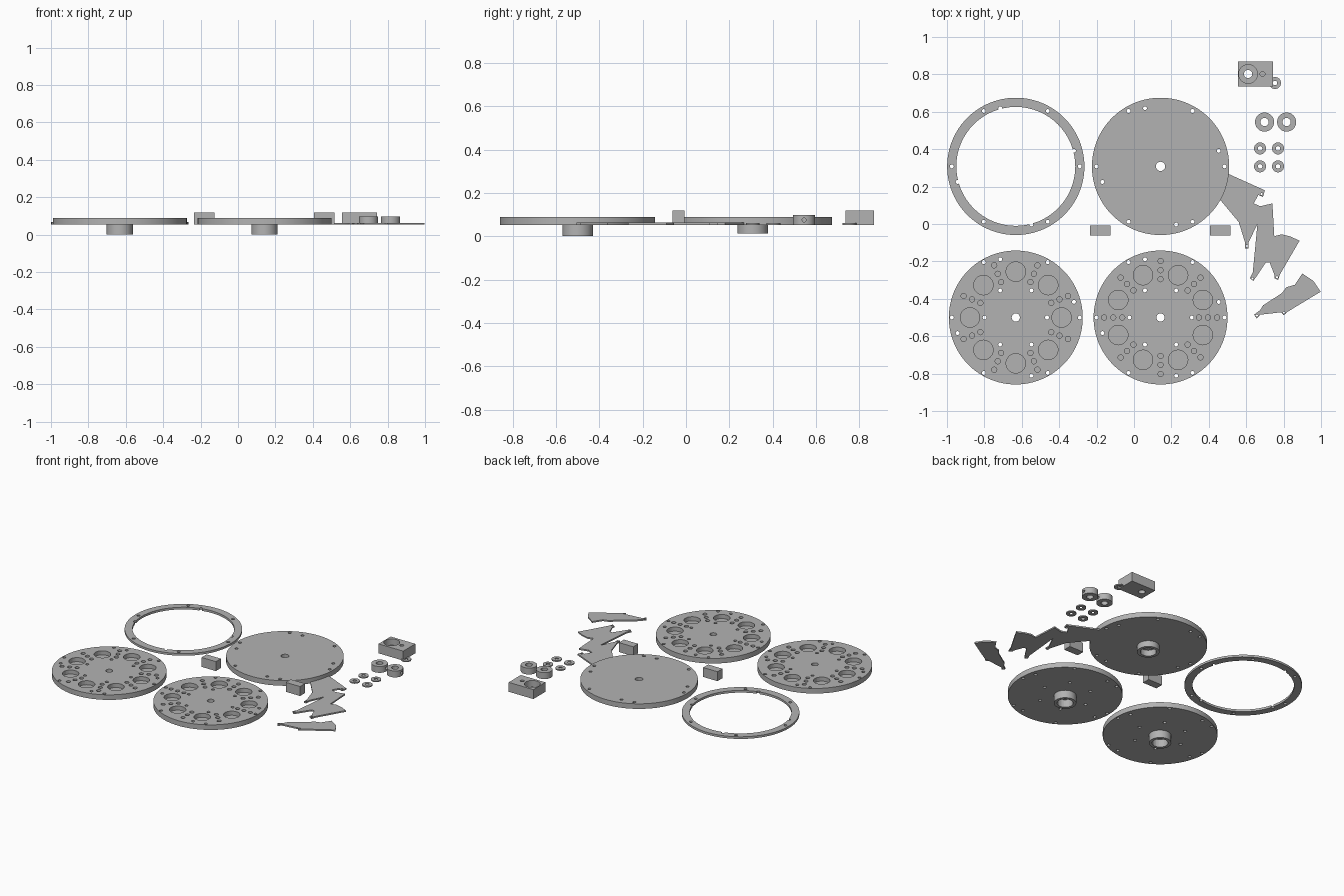
import bpy, bmesh
from math import radians, cos, sin
from mathutils import Matrix, Vector

if "Cube" in bpy.data.objects:
    bpy.data.objects.remove(bpy.data.objects["Cube"])

grey = bpy.data.materials.new("plain grey")
grey.use_nodes = True
grey.diffuse_color = (0.45, 0.45, 0.45, 1)
grey.node_tree.nodes["Principled BSDF"].inputs["Base Color"].default_value = grey.diffuse_color

BASE = 0.053          # underside of the plates
HOLE = 0.0105


def finish(name, bm, smooth=True):
    mesh = bpy.data.meshes.new(name)
    bm.to_mesh(mesh)
    bm.free()
    mesh.materials.append(grey)
    obj = bpy.data.objects.new(name, mesh)
    bpy.context.collection.objects.link(obj)
    if smooth:
        activate(obj)
        bpy.ops.object.shade_smooth_by_angle(angle=radians(30))
    return obj


def activate(obj):
    bpy.ops.object.select_all(action="DESELECT")
    obj.select_set(True)
    bpy.context.view_layer.objects.active = obj


def add_cylinder(bm, x, y, r, z0, z1, sides=24):
    place = Matrix.Translation((x, y, (z0 + z1) / 2))
    bmesh.ops.create_cone(bm, cap_ends=True, segments=sides, radius1=r, radius2=r,
                          depth=z1 - z0, matrix=place)


def cylinder(name, x, y, r, z0, z1, sides=48):
    bm = bmesh.new()
    add_cylinder(bm, x, y, r, z0, z1, sides)
    return finish(name, bm)


def block(name, x, y, width, depth, z0, z1):
    bm = bmesh.new()
    bmesh.ops.create_cube(bm, size=1)
    bmesh.ops.scale(bm, verts=bm.verts, vec=(width, depth, z1 - z0))
    bmesh.ops.translate(bm, verts=bm.verts, vec=(x, y, (z0 + z1) / 2))
    return finish(name, bm, False)


def drill(obj, holes):
    """Cut a list of (x, y, radius, z0, z1) bores out of a part."""
    bm = bmesh.new()
    for x, y, r, z0, z1 in holes:
        add_cylinder(bm, x, y, r, z0, z1, 64 if r > 0.2 else 32 if r > 0.03 else 20)
    cutter = finish("cutter", bm, False)
    cutter.hide_render = True
    mod = obj.modifiers.new("bores", "BOOLEAN")
    mod.operation, mod.solver, mod.object = "DIFFERENCE", "EXACT", cutter
    activate(obj)
    bpy.ops.object.modifier_apply(modifier=mod.name)
    bpy.data.objects.remove(cutter)
    bpy.ops.object.shade_smooth_by_angle(angle=radians(30))


def circle(cx, cy, radius, count, start, r, z0=0, z1=0.2):
    """Bores spread evenly on a circle."""
    angles = [radians(start + 360 * i / count) for i in range(count)]
    return [(cx + radius * cos(a), cy + radius * sin(a), r, z0, z1) for a in angles]


def rim_holes(cx, cy):
    return circle(cx, cy, 0.342, 6, 0, HOLE) + circle(cx, cy, 0.322, 4, 15, HOLE)


def tube(name, x, y, r, bore, z0, z1):
    obj = cylinder(name, x, y, r, z0, z1)
    drill(obj, [(x, y, bore, z0 - 0.1, z1 + 0.1)])
    return obj


LEFT, RIGHT, BACK, FRONT = -0.632, 0.142, 0.308, -0.5

# clamping ring
ring = cylinder("clamp_ring", LEFT, BACK, 0.367, BASE, 0.068, 96)
drill(ring, [(LEFT, BACK, 0.318, 0, 0.2)])
drill(ring, rim_holes(LEFT, BACK))

# plain cover disc with hub
cover = cylinder("cover_disc", RIGHT, BACK, 0.367, BASE, 0.088, 96)
drill(cover, rim_holes(RIGHT, BACK) + [(RIGHT, BACK, 0.025, 0, 0.2)])
tube("cover_hub", RIGHT, BACK, 0.07, 0.05, 0.012, BASE)

# two pocketed discs with hubs
for name, x, turn in (("left", LEFT, 0), ("right", RIGHT, 22.5)):
    disc = cylinder(name + "_pocket_disc", x, FRONT, 0.358, BASE, 0.088, 96)
    bores = rim_holes(x, FRONT) + [(x, FRONT, 0.022, 0, 0.2)]
    bores += circle(x, FRONT, 0.167, 6, 0, HOLE)
    bores += circle(x, FRONT, 0.245, 8, turn, 0.052, 0.06, 0.2)
    for radius in (0.205, 0.253, 0.302):
        bores += circle(x, FRONT, radius, 8, turn + 22.5, 0.014, 0.06, 0.2)
    drill(disc, bores)
    tube(name + "_disc_hub", x, FRONT, 0.07, 0.05, 0, BASE)

# small stop blocks
for name, x in (("left", -0.18), ("right", 0.462)):
    block(name + "_stop_block", x, -0.035, 0.109, 0.054, BASE, 0.118)

# bearing housing
housing = block("bearing_housing", 0.65, 0.802, 0.188, 0.132, BASE, 0.118)
drill(housing, [(0.61, 0.802, 0.05, 0.075, 0.2), (0.687, 0.802, 0.013, 0.07, 0.2)])
drill(housing, [(0.61, 0.802, 0.022, 0, 0.2)])

# shaft collars, each with a set screw bore through one side
for i, x in enumerate((0.698, 0.816)):
    collar = tube(f"shaft_collar_{i + 1}", x, 0.545, 0.051, 0.022, BASE, 0.097)
    bm = bmesh.new()
    turn = Matrix.Translation((x + 0.04, 0.545, 0.075)) @ Matrix.Rotation(radians(90), 4, "Y")
    bmesh.ops.create_cone(bm, cap_ends=True, segments=16, radius1=0.009, radius2=0.009,
                          depth=0.06, matrix=turn)
    cutter = finish("cutter", bm, False)
    mod = collar.modifiers.new("screw", "BOOLEAN")
    mod.operation, mod.solver, mod.object = "DIFFERENCE", "EXACT", cutter
    activate(collar)
    bpy.ops.object.modifier_apply(modifier=mod.name)
    bpy.data.objects.remove(cutter)

# washers
spots = [(x, y) for x in (0.674, 0.77) for y in (0.308, 0.404)] + [(0.754, 0.754)]
for i, (x, y) in enumerate(spots):
    tube(f"washer_{i + 1}", x, y, 0.032, 0.012, BASE, 0.061)


def plate(name, outline, holes):
    """Thin flat plate from an outline."""
    bm = bmesh.new()
    face = bm.faces.new([bm.verts.new((x, y, BASE)) for x, y in outline])
    grown = bmesh.ops.extrude_face_region(bm, geom=[face])["geom"]
    tops = [v for v in grown if isinstance(v, bmesh.types.BMVert)]
    bmesh.ops.translate(bm, verts=tops, vec=Vector((0, 0, 0.01)))
    bmesh.ops.recalc_face_normals(bm, faces=bm.faces)
    obj = finish(name, bm, False)
    drill(obj, [(x, y, 0.006, 0, 0.2) for x, y in holes])


# fan blades with tabbed ends
plate("upper_blade", [(.46, .13), (.5, .27), (.7, .18), (.69, .145), (.665, .155), (.64, .11),
                      (.66, .0), (.612, -.1), (.612, -.13), (.594, -.13), (.594, -.1), (.56, .01)],
      [(.603, -.117), (.682, .16)])
plate("middle_blade", [(.64, .11), (.675, .095), (.74, .11), (.75, -.065), (.79, -.055), (.84, -.068),
                       (.885, -.09), (.78, -.27), (.77, -.3), (.75, -.29), (.75, -.27), (.725, -.205),
                       (.705, -.205), (.655, -.28), (.638, -.305), (.62, -.29), (.635, -.26), (.66, .0)],
      [(.634, -.291), (.764, -.285)])
plate("lower_blade", [(.9, -.265), (.96, -.305), (.998, -.362), (.82, -.47), (.8, -.488), (.787, -.472),
                      (.675, -.485), (.656, -.505), (.642, -.485), (.675, -.46), (.69, -.435), (.79, -.37),
                      (.815, -.338), (.86, -.325)],
      [(.656, -.489), (.802, -.474)])
